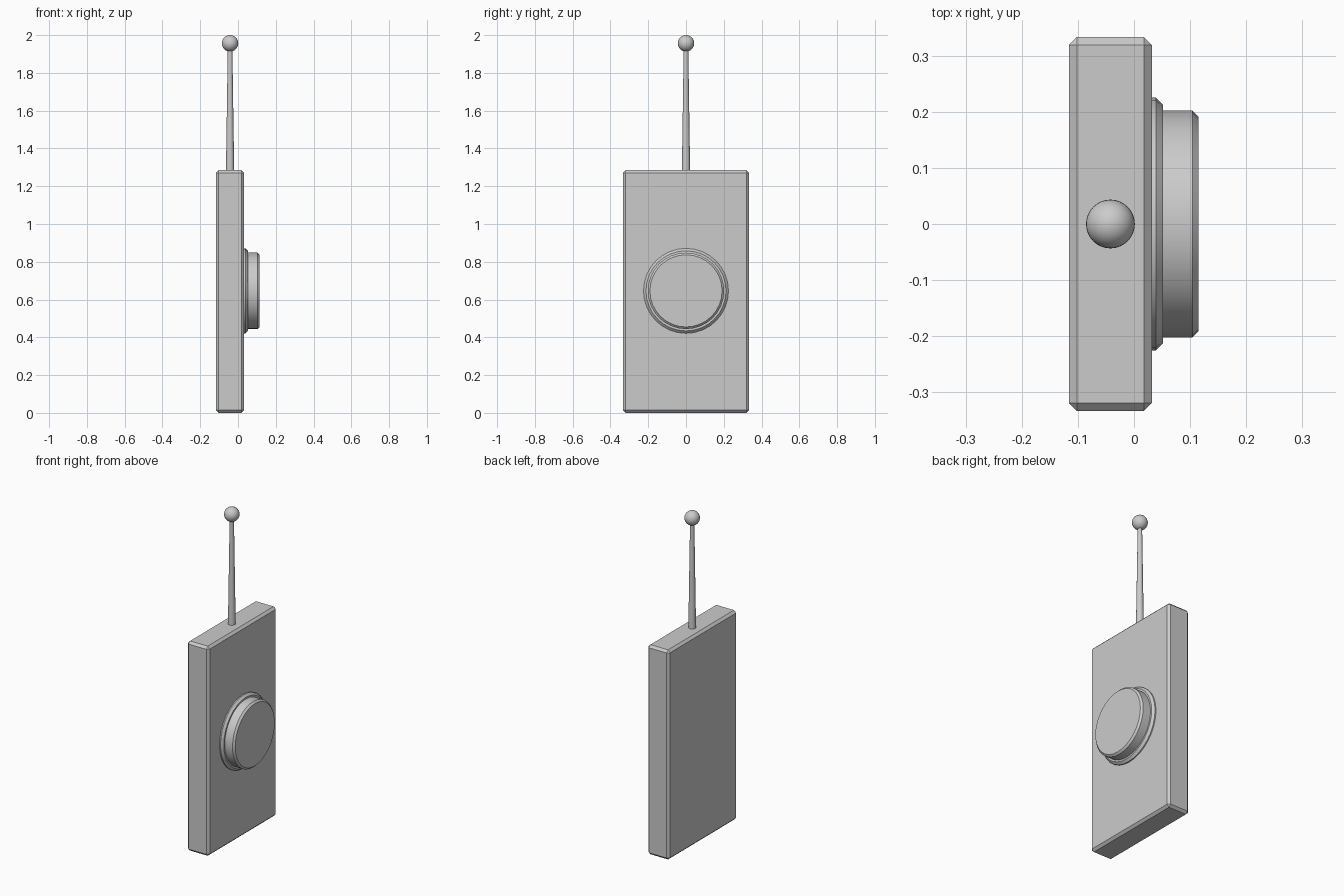
import bpy, bmesh, math
from mathutils import Matrix

if "Cube" in bpy.data.objects:
    bpy.data.objects.remove(bpy.data.objects["Cube"])


def finish(name, bm, smooth=True):
    bmesh.ops.recalc_face_normals(bm, faces=bm.faces)
    mesh = bpy.data.meshes.new(name)
    bm.to_mesh(mesh)
    bm.free()
    ob = bpy.data.objects.new(name, mesh)
    bpy.context.collection.objects.link(ob)
    if smooth:
        bpy.ops.object.select_all(action='DESELECT')
        ob.select_set(True)
        bpy.context.view_layer.objects.active = ob
        bpy.ops.object.shade_smooth_by_angle(angle=math.radians(30))
    return ob


def lathe(name, profile, matrix, sides=32):
    """Solid of revolution from (radius, height) points, capped at both ends."""
    bm = bmesh.new()
    rings = [[bm.verts.new((r * math.cos(2 * math.pi * i / sides),
                            r * math.sin(2 * math.pi * i / sides), h))
              for i in range(sides)] for r, h in profile]
    for a, b in zip(rings, rings[1:]):
        for i in range(sides):
            j = (i + 1) % sides
            bm.faces.new((a[i], a[j], b[j], b[i]))
    bm.faces.new(rings[0][::-1])
    bm.faces.new(rings[-1])
    bm.transform(matrix)
    return finish(name, bm)


# Flat chamfered case
bm = bmesh.new()
bmesh.ops.create_cube(bm, size=1)
bm.transform(Matrix.Translation((-0.042, 0, 0.6425)) @ Matrix.Diagonal((0.148, 0.666, 1.285, 1)))
bmesh.ops.bevel(bm, geom=bm.edges[:], offset=0.014, segments=1, affect='EDGES')
finish("case", bm, smooth=False)

# Round button and its collar, facing +x
side_axis = Matrix.Translation((0, 0, 0.646)) @ Matrix.Rotation(math.pi / 2, 4, 'Y')
lathe("button_collar", [(0.225, 0.02), (0.225, 0.039), (0.212, 0.052)], side_axis)
lathe("button", [(0.202, 0.04), (0.202, 0.104), (0.191, 0.115)], side_axis)

# Tapered antenna rod with ball tip
lathe("antenna_rod", [(0.022, 1.27), (0.012, 1.94)], Matrix.Translation((-0.042, 0, 0)), 16)
bm = bmesh.new()
bmesh.ops.create_uvsphere(bm, u_segments=32, v_segments=16, radius=0.0435,
                          matrix=Matrix.Translation((-0.042, 0, 1.9565)))
finish("antenna_ball", bm)
